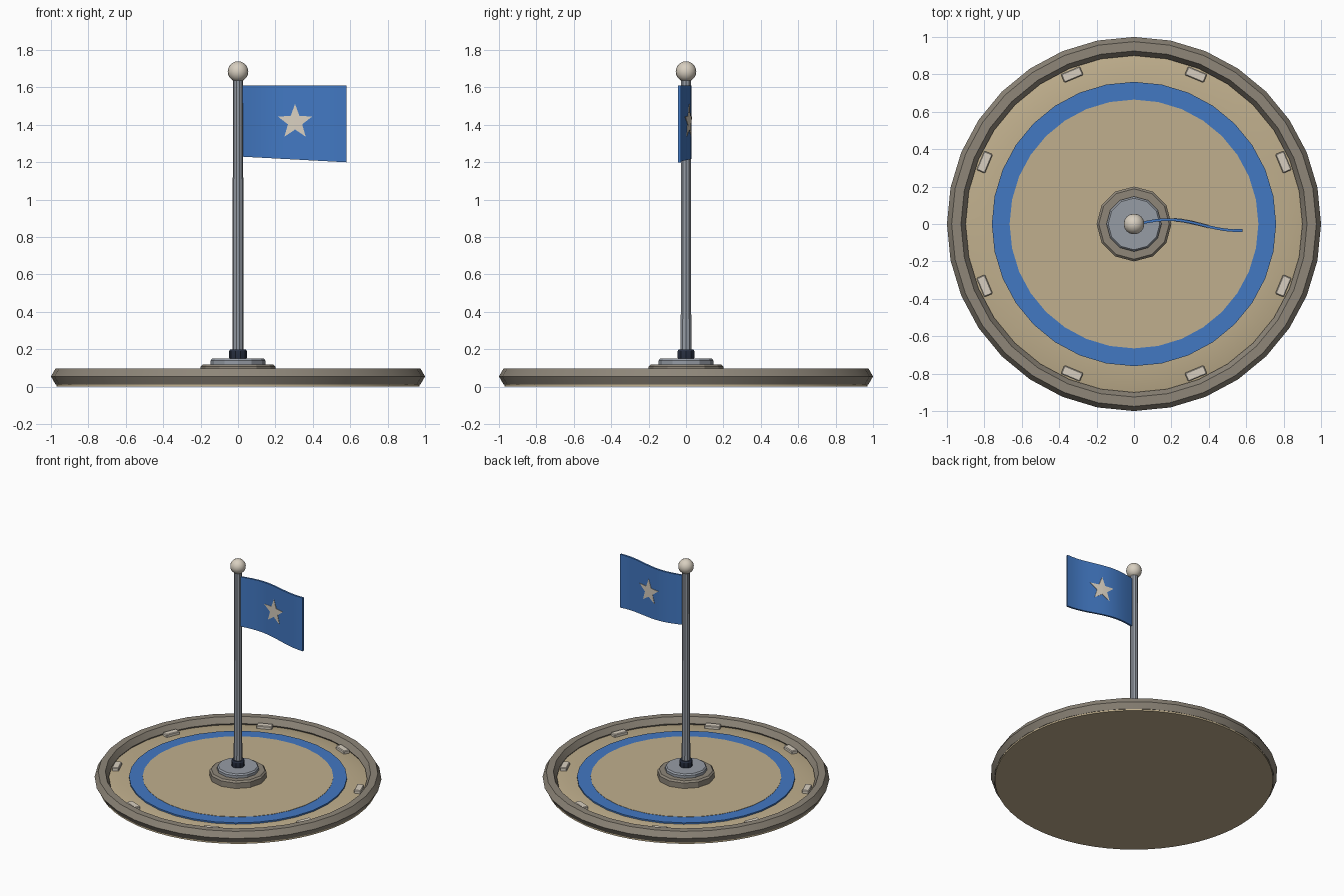
import bpy, bmesh, math
from mathutils import Matrix, Vector

cube = bpy.data.objects.get("Cube")
if cube:
    bpy.data.objects.remove(cube, do_unlink=True)


def material(name, rgb):
    lin = [(c / 255 / 12.92) if c < 11 else ((c / 255 + 0.055) / 1.055) ** 2.4 for c in rgb]
    m = bpy.data.materials.new(name)
    m.use_nodes = True
    m.diffuse_color = (*lin, 1)
    m.node_tree.nodes["Principled BSDF"].inputs["Base Color"].default_value = (*lin, 1)
    return m


SAND = material("sand", (192, 175, 141))
STONE = material("weathered stone", (142, 134, 121))
STEEL = material("steel grey", (150, 156, 165))
NAVY = material("dark navy", (42, 50, 68))
BLUE = material("banner blue", (66, 120, 194))
CREAM = material("pale cream", (216, 207, 192))


def finish(name, bm, mat, angle=30):
    bmesh.ops.recalc_face_normals(bm, faces=bm.faces)
    mesh = bpy.data.meshes.new(name)
    bm.to_mesh(mesh)
    bm.free()
    mesh.materials.append(mat)
    obj = bpy.data.objects.new(name, mesh)
    bpy.context.collection.objects.link(obj)
    bpy.ops.object.select_all(action="DESELECT")
    obj.select_set(True)
    bpy.context.view_layer.objects.active = obj
    bpy.ops.object.shade_smooth_by_angle(angle=math.radians(angle))
    return obj


def lathe(name, profile, sides, mat, loop=False, angle=30):
    """Turn (radius, z) points round z; open profiles get flat end caps."""
    bm = bmesh.new()
    rings = []
    for r, z in profile:
        turns = [math.tau * i / sides for i in range(sides)]
        rings.append([bm.verts.new((r * math.cos(t), r * math.sin(t), z)) for t in turns])
    pairs = list(zip(rings, rings[1:]))
    if loop:
        pairs.append((rings[-1], rings[0]))
    else:
        bm.faces.new(rings[0])
        bm.faces.new(rings[-1])
    for a, b in pairs:
        for i in range(sides):
            j = (i + 1) % sides
            bm.faces.new((a[i], a[j], b[j], b[i]))
    return finish(name, bm, mat, angle)


# Round ground plate, raised painted ring and centre
lathe("ground_plate", [(0.97, 0), (0.97, 0.02), (0.9, 0.045), (0.74, 0.054)], 64, SAND)
lathe("blue_ring", [(0.76, 0.04), (0.76, 0.064), (0.66, 0.064), (0.66, 0.04)], 32, BLUE, loop=True)
lathe("centre_plate", [(0.665, 0.04), (0.665, 0.066)], 32, SAND)

# Six-sided tube forming the border
hexagon = [math.tau * i / 6 for i in range(6)]
lathe("border_rim", [(0.95 + 0.05 * math.cos(a), 0.055 + 0.05 * math.sin(a)) for a in hexagon],
      32, STONE, loop=True)

# Small marker blocks inside the border
for k in range(8):
    turn = math.tau * (k + 0.5) / 8
    bm = bmesh.new()
    bmesh.ops.create_cube(bm, size=1)
    bmesh.ops.scale(bm, vec=(0.05, 0.11, 0.03), verts=bm.verts)
    bmesh.ops.bevel(bm, geom=bm.edges[:], offset=0.005, segments=1, affect="EDGES")
    bmesh.ops.transform(bm, verts=bm.verts, matrix=Matrix.Rotation(turn, 4, "Z")
                        @ Matrix.Translation((0.865, 0, 0.056)))
    finish(f"marker_block_{k + 1}", bm, CREAM)

# Stepped pole foot
lathe("foot_base", [(0.2, 0.05), (0.2, 0.108), (0.188, 0.12)], 12, STONE, angle=20)
lathe("foot_step", [(0.147, 0.11), (0.147, 0.14), (0.138, 0.15)], 12, STEEL, angle=20)
lathe("pole_collar", [(0.042, 0.14), (0.047, 0.155), (0.047, 0.19), (0.042, 0.2)], 10, NAVY, angle=20)

# Pole and ball finial
lathe("pole", [(0.03, 0.14), (0.027, 1.66)], 10, STEEL, angle=20)
bm = bmesh.new()
bmesh.ops.create_uvsphere(bm, u_segments=16, v_segments=10, radius=0.055)
bmesh.ops.translate(bm, vec=(0, 0, 1.685), verts=bm.verts)
finish("ball_finial", bm, CREAM, 60)

# Waving flag
X0, X1, COLS, HALF = 0.02, 0.58, 12, 0.007
columns = [X0 + (X1 - X0) * i / COLS for i in range(COLS + 1)]


def wave(x):
    t = (x - X0) / (X1 - X0)
    return 0.025 * math.sin(t * math.tau * 0.82) - 0.012 * t * t


bm = bmesh.new()
loops = []
for x in columns:
    low = 1.23 - 0.03 * (x - X0) / (X1 - X0)
    loops.append([bm.verts.new((x, wave(x) + s * HALF, z))
                  for s, z in ((-1, low), (1, low), (1, 1.61), (-1, 1.61))])
for a, b in zip(loops, loops[1:]):
    for i in range(4):
        j = (i + 1) % 4
        bm.faces.new((a[i], a[j], b[j], b[i]))
bm.faces.new(loops[0])
bm.faces.new(loops[-1])
finish("flag", bm, BLUE)

# Thin star on each side, cut along the flag's columns so it follows the wave
for side, name in ((-1, "star_front"), (1, "star_back")):
    bm = bmesh.new()
    hub = bm.verts.new((0.305, 0, 1.415))
    tips = []
    for i in range(10):
        r, a = (0.04 if i % 2 else 0.097), math.pi / 2 + math.tau * i / 10
        tips.append(bm.verts.new(hub.co + Vector((r * math.cos(a), 0, r * math.sin(a)))))
    for i in range(10):
        bm.faces.new((hub, tips[i], tips[(i + 1) % 10]))
    for x in columns:
        bmesh.ops.bisect_plane(bm, geom=bm.verts[:] + bm.edges[:] + bm.faces[:],
                               plane_co=(x, 0, 0), plane_no=(1, 0, 0))
    step = columns[1] - columns[0]
    for v in bm.verts:
        i = min(int((v.co.x - X0) / step), COLS - 1)
        f = (v.co.x - columns[i]) / step
        v.co.y = wave(columns[i]) * (1 - f) + wave(columns[i + 1]) * f + side * (HALF - 0.001)
    shell = bmesh.ops.extrude_face_region(bm, geom=bm.faces[:])
    moved = [g for g in shell["geom"] if isinstance(g, bmesh.types.BMVert)]
    bmesh.ops.translate(bm, vec=(0, side * 0.004, 0), verts=moved)
    finish(name, bm, CREAM)
